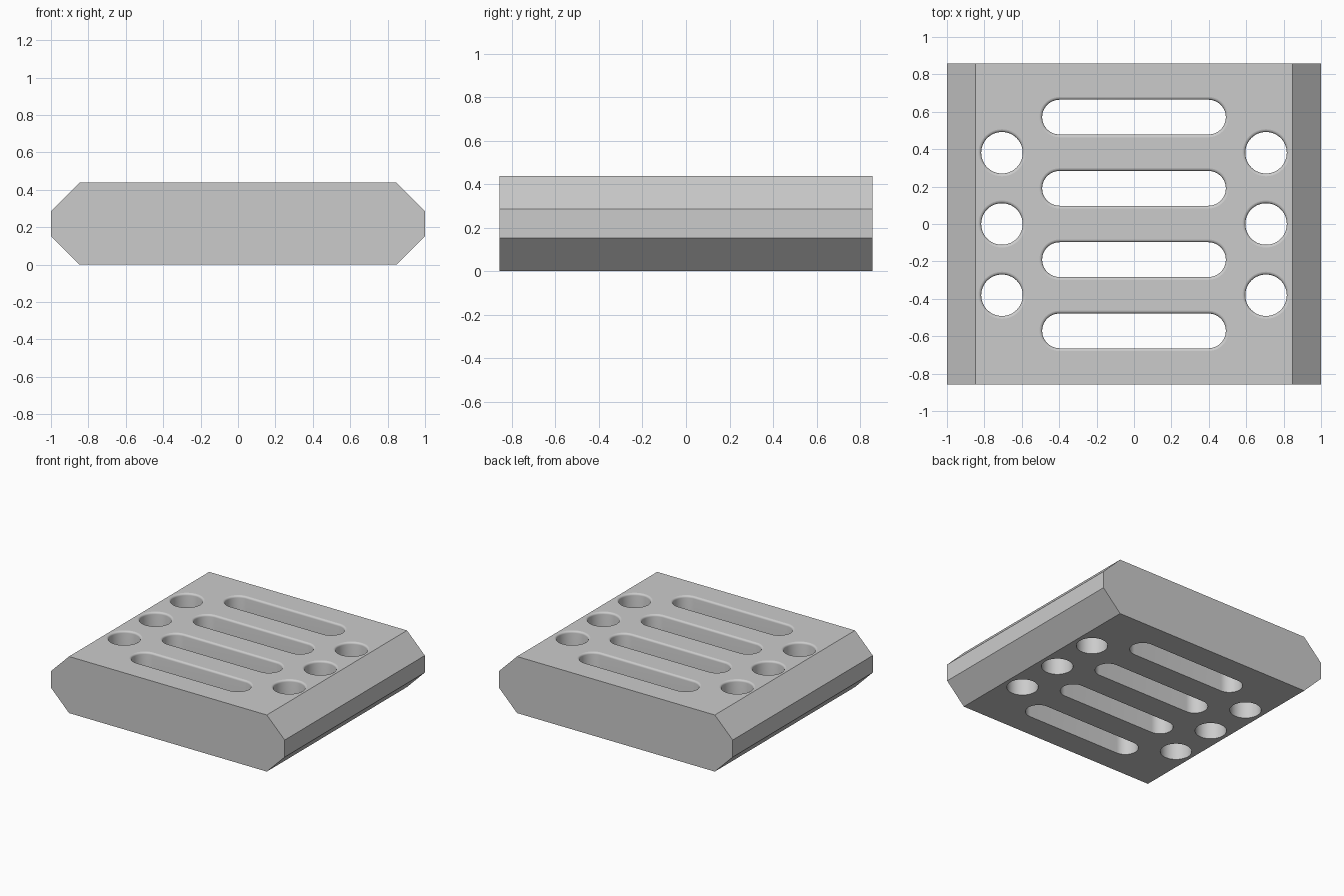
import bpy, bmesh, math

cube = bpy.data.objects.get("Cube")
if cube:
    bpy.data.objects.remove(cube, do_unlink=True)

WIDTH, DEPTH, HEIGHT = 2.0, 1.714, 0.438
CHAMFER = 0.153
FILLET = 0.015


def make_object(name, bm):
    bmesh.ops.recalc_face_normals(bm, faces=bm.faces)
    mesh = bpy.data.meshes.new(name)
    bm.to_mesh(mesh)
    bm.free()
    obj = bpy.data.objects.new(name, mesh)
    bpy.context.collection.objects.link(obj)
    return obj


def loft(bm, rings):
    """Bridge a stack of equal rings and cap both ends."""
    loops = [[bm.verts.new(p) for p in ring] for ring in rings]
    for a, b in zip(loops, loops[1:]):
        for i in range(len(a)):
            j = (i + 1) % len(a)
            bm.faces.new((a[i], a[j], b[j], b[i]))
    bm.faces.new(loops[0][::-1])
    bm.faces.new(loops[-1])


def stadium(x, y, z, half_straight, radius, steps=24):
    """Rounded slot outline; a circle when half_straight is zero."""
    points = []
    for side in (1, -1):
        # a circle shares the point where its two halves meet
        count = steps + 1 if half_straight else steps
        for i in range(count):
            a = math.pi * (i / steps - 0.5) + (0 if side > 0 else math.pi)
            points.append((x + side * half_straight + radius * math.cos(a),
                           y + radius * math.sin(a), z))
    return points


def hole(bm, x, y, half_straight, radius):
    """Straight bore with a rounded upper rim."""
    levels = [(-0.1, radius)]
    for i in range(5):
        a = math.pi / 2 * i / 4
        levels.append((HEIGHT - FILLET + FILLET * math.sin(a),
                       radius + FILLET * (1 - math.cos(a))))
    levels.append((HEIGHT + 0.1, radius + FILLET))
    loft(bm, [stadium(x, y, z, half_straight, r) for z, r in levels])


# Plate: chamfered octagonal profile extruded front to back
w, c, h = WIDTH / 2, CHAMFER, HEIGHT
right = [(w - c, 0), (w, c), (w, h - c), (w - c, h)]
profile = right + [(-x, z) for x, z in reversed(right)]
bm = bmesh.new()
loft(bm, [[(x, y, z) for x, z in profile] for y in (-DEPTH / 2, DEPTH / 2)])
plate = make_object("vent_plate", bm)

# Cutter: four long slots and a column of three round holes on each side
bm = bmesh.new()
for k in range(4):
    hole(bm, 0, (k - 1.5) * 0.381, 0.398, 0.093)
for x in (-0.706, 0.706):
    for k in (-1, 0, 1):
        hole(bm, x, k * 0.381, 0, 0.111)
cutter = make_object("hole_cutter", bm)
cutter.hide_render = True

bpy.context.view_layer.objects.active = plate
plate.select_set(True)
cut = plate.modifiers.new("holes", 'BOOLEAN')
cut.operation = 'DIFFERENCE'
cut.solver = 'EXACT'
cut.object = cutter
bpy.ops.object.modifier_apply(modifier=cut.name)
bpy.data.objects.remove(cutter, do_unlink=True)

# Smooth bores and rims, flat top and bottom
bpy.ops.object.shade_smooth_by_angle(angle=math.radians(30))
for face in plate.data.polygons:
    if abs(face.normal.z) > 0.99:
        face.use_smooth = False

# Grey finish
grey = bpy.data.materials.new("grey")
grey.use_nodes = True
color = (0.6, 0.6, 0.6, 1)
grey.diffuse_color = color
grey.node_tree.nodes["Principled BSDF"].inputs["Base Color"].default_value = color
plate.data.materials.clear()
plate.data.materials.append(grey)
